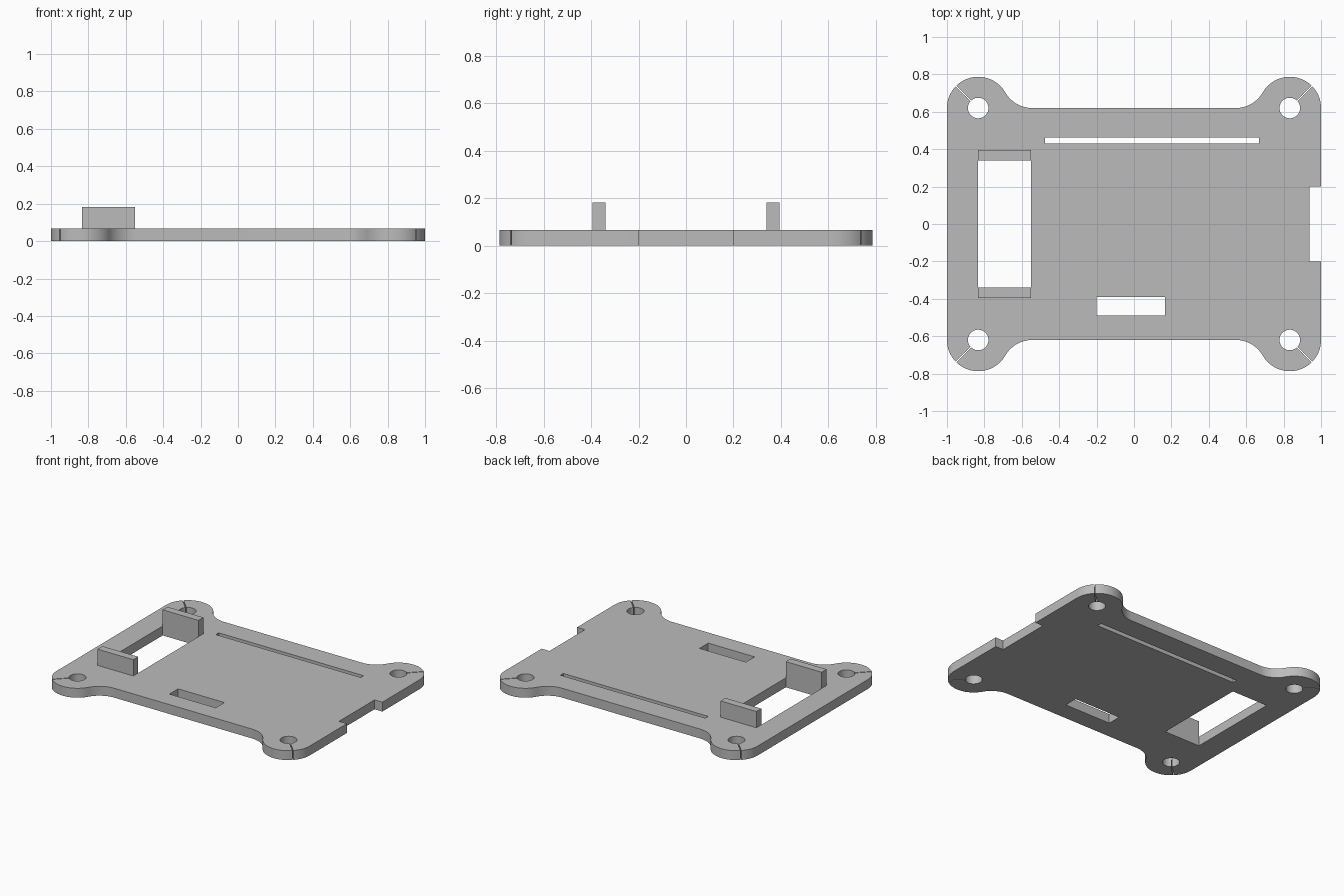
import bpy
import bmesh
from math import cos, sin, radians, degrees, asin

if "Cube" in bpy.data.objects:
    bpy.data.objects.remove(bpy.data.objects["Cube"])

THICK, TAB_TOP = 0.067, 0.183
CX, CY, LOBE, HOLE, SLIT = 0.833, 0.62, 0.167, 0.055, 0.006

grey = bpy.data.materials.new("plain grey")
grey.use_nodes = True
colour = (0.5, 0.5, 0.5, 1)
grey.diffuse_color = colour
grey.node_tree.nodes["Principled BSDF"].inputs["Base Color"].default_value = colour


def arc(cx, cy, r, start, end, steps):
    angles = [radians(start + (end - start) * i / steps) for i in range(steps + 1)]
    return [(cx + r * cos(a), cy + r * sin(a)) for a in angles]


def rect(x0, x1, y0, y1):
    return [(x0, y0), (x1, y0), (x1, y1), (x0, y1)]


def corner():
    """Rounded ear whose screw hole opens through a thin diagonal slit."""
    d_out = degrees(asin(SLIT / 2 / LOBE))
    d_in = degrees(asin(SLIT / 2 / HOLE))
    pts = arc(CX, CY, LOBE, 0, 45 - d_out, 12)
    pts += arc(CX, CY, HOLE, 45 - d_in, d_in - 315, 40)
    pts += arc(CX, CY, LOBE, 45 + d_out, 150, 24)
    pts += arc(CX - LOBE * 3 ** 0.5, CY + LOBE, LOBE, -30, -90, 14)[1:]
    return pts


def link(name, mesh):
    obj = bpy.data.objects.new(name, mesh)
    bpy.context.collection.objects.link(obj)
    mesh.materials.clear()
    mesh.materials.append(grey)
    return obj


# Plate outline: four ears and the notch in one long side
ear = corner()
outline = list(ear)
outline += [(-x, y) for x, y in reversed(ear)]
outline += [(-x, -y) for x, y in ear]
outline += [(x, -y) for x, y in reversed(ear)]
outline += [(1, -0.2), (0.938, -0.2), (0.938, 0.2), (1, 0.2)]

# Window, long slot and short slot
openings = [rect(-0.833, -0.55, -0.34, 0.34),
            rect(-0.476, 0.668, 0.43, 0.463),
            rect(-0.2, 0.166, -0.488, -0.39)]

# Fill the outlines as a flat curve with thickness, then turn it into a mesh
curve = bpy.data.curves.new("plate outline", "CURVE")
curve.dimensions = "2D"
curve.fill_mode = "BOTH"
curve.extrude = THICK / 2
for loop in [outline] + openings:
    spline = curve.splines.new("POLY")
    spline.points.add(len(loop) - 1)
    for point, (x, y) in zip(spline.points, loop):
        point.co = (x, y, 0, 1)
    spline.use_cyclic_u = True
helper = bpy.data.objects.new("plate outline", curve)
bpy.context.collection.objects.link(helper)
bpy.context.view_layer.update()
mesh = bpy.data.meshes.new_from_object(helper.evaluated_get(bpy.context.evaluated_depsgraph_get()))
bpy.data.objects.remove(helper)

bm = bmesh.new()
bm.from_mesh(mesh)
bmesh.ops.remove_doubles(bm, verts=bm.verts, dist=0.0002)
bmesh.ops.translate(bm, verts=bm.verts, vec=(0, 0, THICK / 2))
bmesh.ops.recalc_face_normals(bm, faces=bm.faces)
bm.to_mesh(mesh)
bm.free()
plate = link("base_plate", mesh)

bpy.ops.object.select_all(action="DESELECT")
plate.select_set(True)
bpy.context.view_layer.objects.active = plate
bpy.ops.object.shade_smooth_by_angle(angle=radians(30))

# Upright tabs at both ends of the window
for name, side in (("rear_tab", 1), ("front_tab", -1)):
    bm = bmesh.new()
    bmesh.ops.create_cube(bm, size=1)
    bmesh.ops.scale(bm, verts=bm.verts, vec=(0.283, 0.055, TAB_TOP - THICK))
    bmesh.ops.translate(bm, verts=bm.verts,
                        vec=(-0.6915, side * 0.3675, (TAB_TOP + THICK) / 2))
    tab = bpy.data.meshes.new(name)
    bm.to_mesh(tab)
    bm.free()
    link(name, tab)
